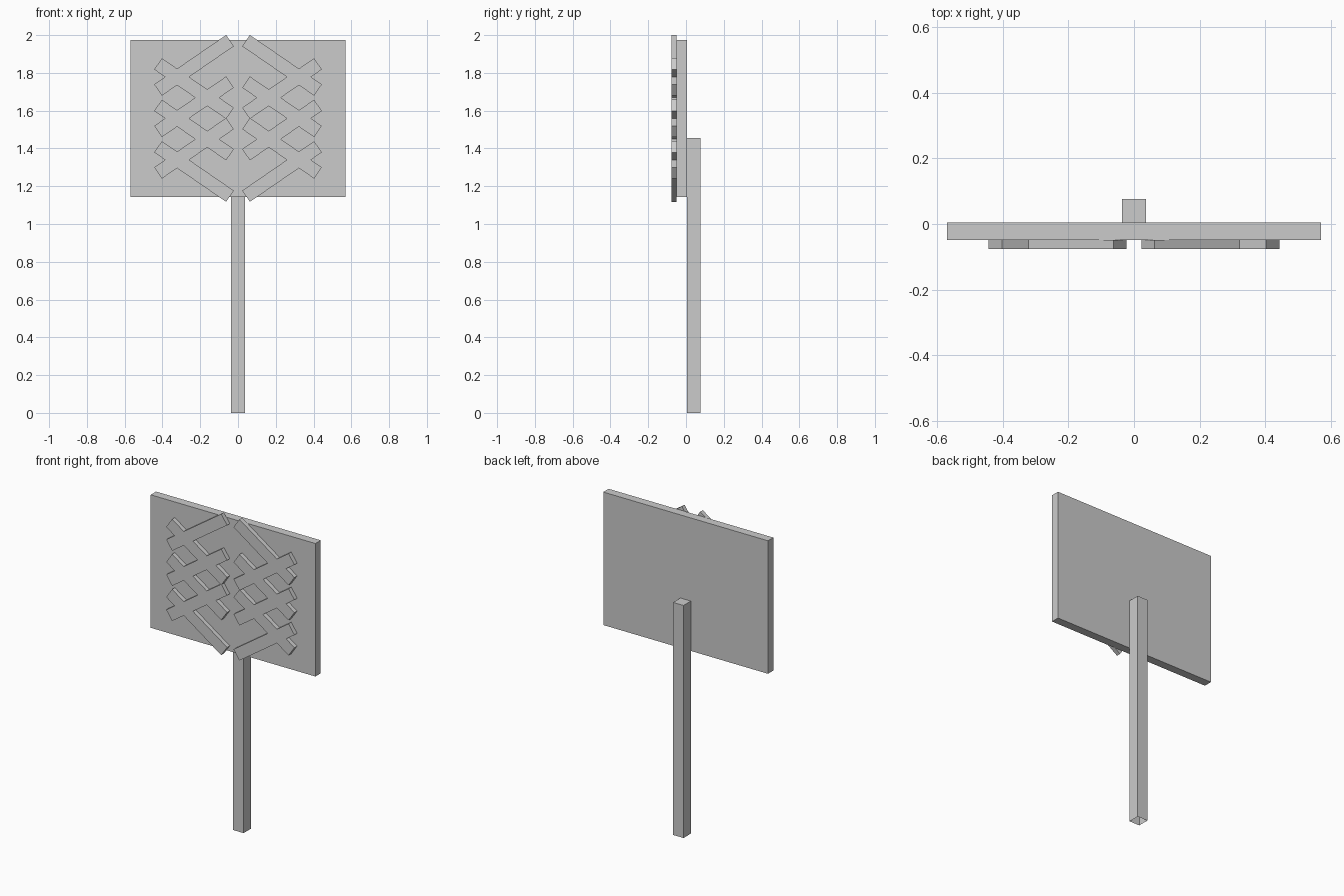
import bpy, bmesh, math
from mathutils import Matrix, Vector

if "Cube" in bpy.data.objects:
    bpy.data.objects.remove(bpy.data.objects["Cube"])

grey = bpy.data.materials.new("light_grey")
grey.diffuse_color = (0.6, 0.6, 0.6, 1)
grey.use_nodes = True
grey.node_tree.nodes["Principled BSDF"].inputs["Base Color"].default_value = grey.diffuse_color


def add_box(bm, lo, hi, angle=0.0):
    """Box between two corners, turned about its own y axis."""
    lo, hi = Vector(lo), Vector(hi)
    m = (Matrix.Translation((lo + hi) / 2) @ Matrix.Rotation(angle, 4, 'Y')
         @ Matrix.Diagonal((*(hi - lo), 1)))
    return bmesh.ops.create_cube(bm, size=1, matrix=m)


def finish(bm, name):
    me = bpy.data.meshes.new(name)
    bm.to_mesh(me)
    bm.free()
    me.materials.append(grey)
    ob = bpy.data.objects.new(name, me)
    bpy.context.collection.objects.link(ob)
    return ob


# Sign board
bm = bmesh.new()
add_box(bm, (-0.57, -0.049, 1.143), (0.57, 0.004, 1.975))
finish(bm, "sign_board")

# Post, open at the bottom
bm = bmesh.new()
add_box(bm, (-0.036, 0.004, 0), (0.036, 0.076, 1.455))
bm.faces.ensure_lookup_table()
bottom = [f for f in bm.faces if f.normal.z < -0.9]
bmesh.ops.delete(bm, geom=bottom, context='FACES_ONLY')
finish(bm, "post")

# Lattice of crossing slats: three falling and three rising on each side
LENGTH, WIDTH, ANGLE = 0.462, 0.072, math.radians(34.5)
MID_X, MID_Z, STEP, TOP = 0.233, 1.559, 0.2195, 0.281


def slats(name, side, slope):
    bm = bmesh.new()
    for i in range(3):
        x = side * MID_X
        z = MID_Z + slope * (TOP - i * STEP)
        add_box(bm, (x - LENGTH / 2, -0.076, z - WIDTH / 2),
                (x + LENGTH / 2, -0.049, z + WIDTH / 2), side * slope * ANGLE)
    return finish(bm, name)


for side, label in ((1, "right"), (-1, "left")):
    lattice = slats("lattice_" + label, side, 1)
    rising = slats("rising_slats_" + label, side, -1)
    mod = lattice.modifiers.new("union", 'BOOLEAN')
    mod.operation = 'UNION'
    mod.solver = 'EXACT'
    mod.object = rising
    bpy.context.view_layer.objects.active = lattice
    bpy.ops.object.modifier_apply(modifier=mod.name)
    bpy.data.objects.remove(rising)
